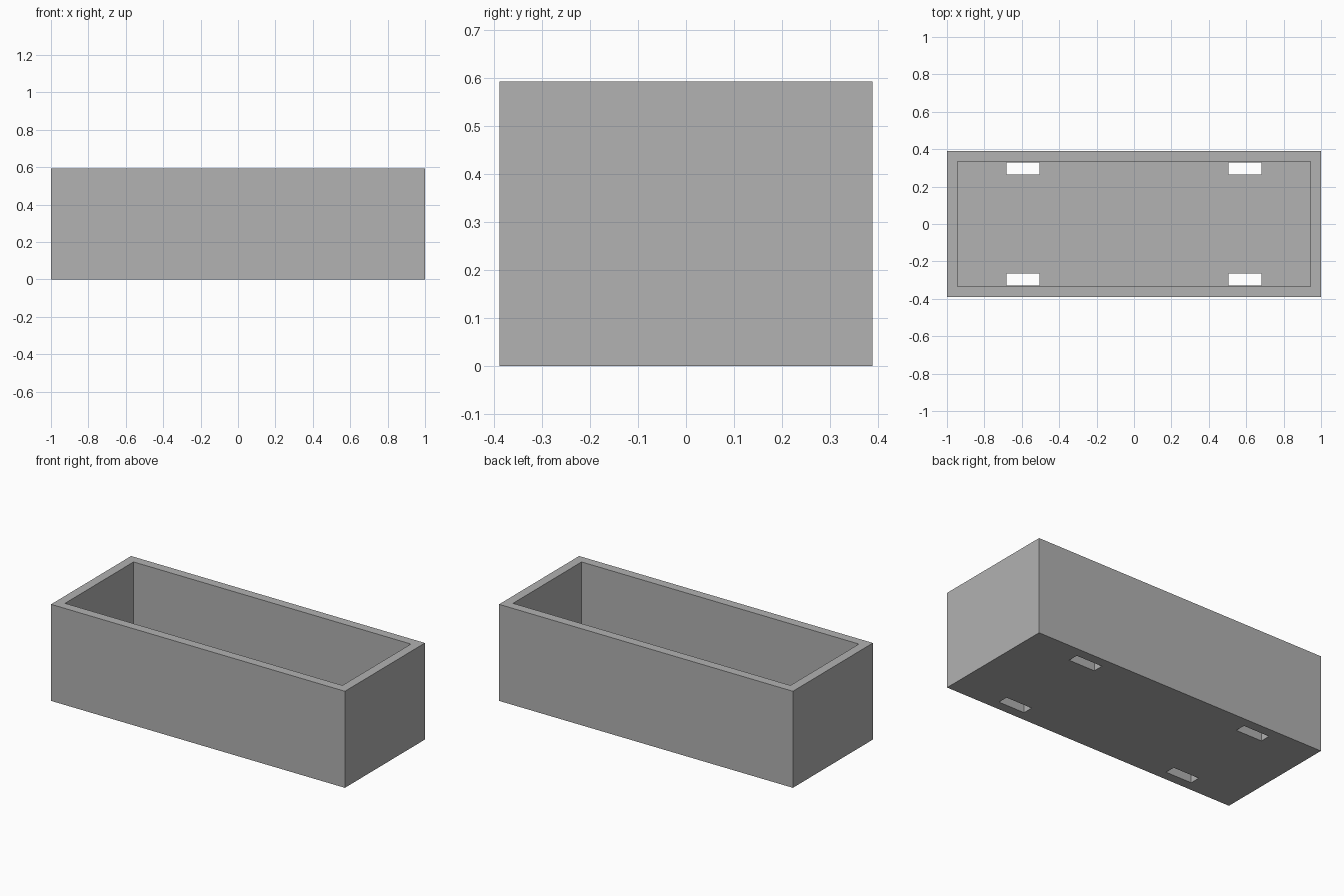
import bpy

# Remove the default cube
cube = bpy.data.objects.get("Cube")
if cube:
    bpy.data.objects.remove(cube, do_unlink=True)

LENGTH, WIDTH, HEIGHT = 2.0, 0.778, 0.594
WALL = 0.056

grey = bpy.data.materials.new("plain grey")
grey.use_nodes = True
colour = (0.445, 0.445, 0.445, 1)
grey.diffuse_color = colour
grey.node_tree.nodes["Principled BSDF"].inputs["Base Color"].default_value = colour


def box(name, size, centre):
    bpy.ops.mesh.primitive_cube_add(size=1, location=centre)
    obj = bpy.context.object
    obj.name = name
    obj.scale = size
    bpy.ops.object.transform_apply(location=True, rotation=False, scale=True)
    obj.data.materials.append(grey)
    return obj


def cut(target, cutter):
    mod = target.modifiers.new(cutter.name, 'BOOLEAN')
    mod.operation = 'DIFFERENCE'
    mod.solver = 'EXACT'
    mod.object = cutter
    cutter.hide_render = True
    bpy.context.view_layer.objects.active = target
    bpy.ops.object.modifier_apply(modifier=mod.name)
    bpy.data.objects.remove(cutter, do_unlink=True)


# Planter trough with an open top
trough = box("planter_trough", (LENGTH, WIDTH, HEIGHT), (0, 0, HEIGHT / 2))
cut(trough, box("cavity", (LENGTH - 2 * WALL, WIDTH - 2 * WALL, HEIGHT),
                (0, 0, HEIGHT / 2 + WALL)))

# Four drainage slots through the floor
for x in (-1, 1):
    for y in (-1, 1):
        cut(trough, box("drain_slot", (0.178, 0.064, 0.2), (x * 0.593, y * 0.297, 0)))
